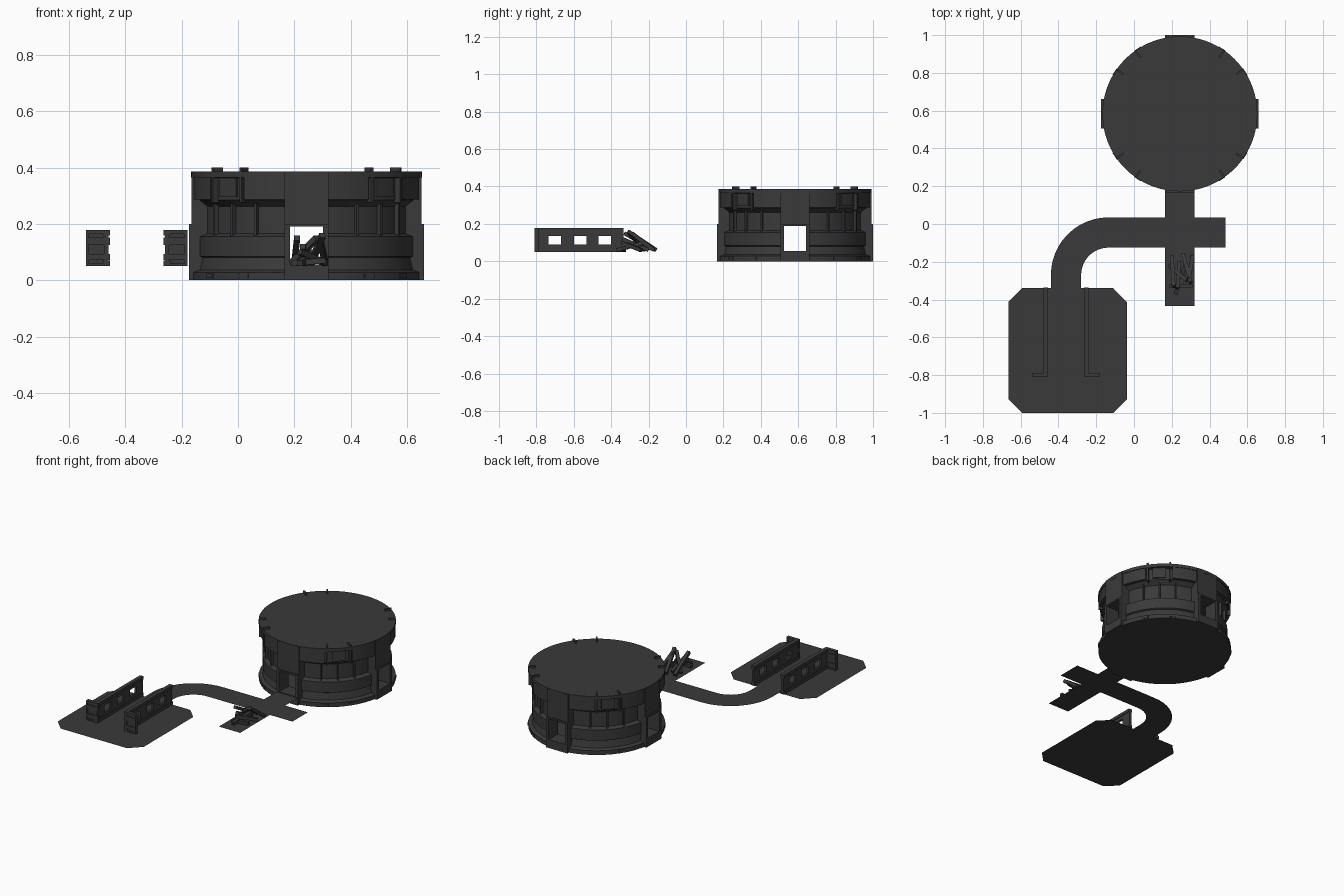
import bpy, bmesh
from math import sin, cos, radians, pi
from mathutils import Vector, Matrix

cube = bpy.data.objects.get("Cube")
if cube:
    bpy.data.objects.remove(cube)

metal = bpy.data.materials.new("dark grey metal")
metal.use_nodes = True
GREY = (0.042, 0.042, 0.042, 1)
metal.diffuse_color = GREY
metal.node_tree.nodes["Principled BSDF"].inputs["Base Color"].default_value = GREY

CENTRE = Matrix.Translation((0.243, 0.583, 0))
FLOOR = 0.05


def finish(bm, name, smooth=False, solid=True):
    if solid:
        bmesh.ops.recalc_face_normals(bm, faces=bm.faces)
    mesh = bpy.data.meshes.new(name)
    bm.to_mesh(mesh)
    bm.free()
    mesh.materials.append(metal)
    ob = bpy.data.objects.new(name, mesh)
    bpy.context.collection.objects.link(ob)
    if smooth:
        bpy.ops.object.select_all(action='DESELECT')
        ob.select_set(True)
        bpy.context.view_layer.objects.active = ob
        bpy.ops.object.shade_smooth_by_angle(angle=radians(15))
    return ob


def box(bm, lo, hi, mat=Matrix()):
    lo, hi = Vector(lo), Vector(hi)
    size = Matrix.Diagonal((*(hi - lo), 1))
    bmesh.ops.create_cube(bm, size=1, matrix=mat @ Matrix.Translation((lo + hi) / 2) @ size)


def arc_solid(bm, profile, start, end, mat, steps):
    """Sweep a closed (radius, height) profile round z and cap its ends."""
    rings = []
    for i in range(steps + 1):
        a = radians(start + (end - start) * i / steps)
        rings.append([bm.verts.new(mat @ Vector((r * cos(a), r * sin(a), z))) for r, z in profile])
    for a, b in zip(rings, rings[1:]):
        for j in range(len(profile)):
            k = (j + 1) % len(profile)
            bm.faces.new((a[j], a[k], b[k], b[j]))
    bm.faces.new(rings[0])
    bm.faces.new(rings[-1])


def block(r0, r1, z0, z1):
    return [(r0, z0), (r1, z0), (r1, z1), (r0, z1)]


def quarters():
    return [CENTRE @ Matrix.Rotation(i * pi / 2, 4, 'Z') for i in range(4)]


# Stepped round wall, in four arcs between the doorways
wall_profile = [(0.33, 0.0), (0.408, 0.0), (0.408, 0.028), (0.386, 0.036), (0.376, 0.08),
                (0.386, 0.085), (0.386, 0.155), (0.36, 0.165), (0.36, 0.262), (0.388, 0.285),
                (0.388, 0.362), (0.405, 0.364), (0.405, 0.385), (0.33, 0.385)]
bm = bmesh.new()
for q in quarters():
    arc_solid(bm, wall_profile, 10.5, 79.5, q, 14)
finish(bm, "round_wall", True)

# Floor and roof discs
for name, z0, z1, rad in (("hall_floor", 0.0, FLOOR, 0.408), ("hall_roof", 0.365, 0.386, 0.41)):
    bm = bmesh.new()
    if name == "hall_floor":
        rad = 0.37
    bmesh.ops.create_cone(bm, cap_ends=True, segments=72, radius1=rad, radius2=rad, depth=z1 - z0,
                          matrix=CENTRE @ Matrix.Translation((0, 0, (z0 + z1) / 2)))
    finish(bm, name, True)

# Raised panels under the roof edge
bm = bmesh.new()
for q in quarters():
    for a0, a1, r, z in ((11, 33, 0.406, 0.287), (57, 79, 0.406, 0.287), (39, 51, 0.398, 0.295)):
        arc_solid(bm, block(0.37, r, z, 0.38), a0, a1, q, 5)
finish(bm, "upper_panels", True)

# Thin vertical ribs in the recessed band, roof fins and foot lugs
ribs, fins, lugs = bmesh.new(), bmesh.new(), bmesh.new()
for q in quarters():
    for a in (29, 45, 61):
        box(ribs, (0.35, -0.005, 0.155), (0.376, 0.005, 0.272), q @ Matrix.Rotation(radians(a), 4, 'Z'))
    for a in (35, 55):
        turn = q @ Matrix.Rotation(radians(a), 4, 'Z')
        box(fins, (0.365, -0.005, 0.275), (0.408, 0.005, 0.4), turn)
    for a in (33, 57):
        turn = q @ Matrix.Rotation(radians(a), 4, 'Z')
        box(lugs, (0.39, -0.02, 0.008), (0.412, 0.02, 0.024), turn)
finish(ribs, "band_ribs")
finish(fins, "roof_fins")
finish(lugs, "foot_lugs")

# Four doorways: sill, two jambs and a tall lintel
bm = bmesh.new()
for q in quarters():
    box(bm, (0.32, -0.078, 0), (0.417, 0.078, 0.055), q)
    box(bm, (0.32, -0.078, 0.19), (0.408, 0.078, 0.383), q)
    box(bm, (0.40, -0.078, 0.19), (0.417, 0.078, 0.2), q)
    for s in (-1, 1):
        y0, y1 = sorted((s * 0.059, s * 0.078))
        box(bm, (0.32, y0, 0.055), (0.417, y1, 0.19), q)
finish(bm, "doorways")

# Flat walkways: curved path, crossing and side arms
bm = bmesh.new()


def sheet(points):
    return bm.faces.new([bm.verts.new((x, y, FLOOR)) for x, y in points])


def rect(x0, y0, x1, y1):
    sheet([(x0, y0), (x1, y0), (x1, y1), (x0, y1)])


BX, BY, IN, OUT = -0.135, -0.27, 0.145, 0.305
STEPS = 12
for i in range(STEPS):
    a, b = (pi - pi / 2 * k / STEPS for k in (i, i + 1))
    sheet([(BX + r * cos(t), BY + r * sin(t)) for r, t in ((IN, a), (OUT, a), (OUT, b), (IN, b))])
rect(BX - OUT, -0.34, BX - IN, BY)
rect(BX, BY + IN, 0.485, BY + OUT)
rect(0.165, BY + OUT, 0.32, 0.175)
rect(0.165, -0.435, 0.32, BY + IN)
for f in bm.faces:
    f.normal_update()
    if f.normal.z < 0:
        f.normal_flip()
finish(bm, "walkways", solid=False)

# Square yard with cut corners
bm = bmesh.new()
X0, X1, Y0, Y1, C = -0.665, -0.038, -1.0, -0.34, 0.072
sheet([(X0 + C, Y0), (X1 - C, Y0), (X1, Y0 + C), (X1, Y1 - C),
       (X1 - C, Y1), (X0 + C, Y1), (X0, Y1 - C), (X0, Y0 + C)])
finish(bm, "yard", solid=False)

# Pair of windowed barrier walls with outward end wings
for side, s in (("left", 1), ("right", -1)):
    bm = bmesh.new()

    def part(x0, y0, z0, x1, y1, z1):
        a, b = sorted((-0.36 + s * x0, -0.36 + s * x1))
        box(bm, (a, y0, z0), (b, y1, z1))

    START, END, TOP = -0.81, -0.335, 0.178
    part(0.095, START, FLOOR, 0.12, END, 0.07)
    part(0.095, START, 0.158, 0.12, END, TOP)
    part(0.1, START, 0.07, 0.115, END, 0.09)
    part(0.1, START, 0.136, 0.115, END, 0.158)
    edges = [START, -0.735, -0.667, -0.6, -0.532, -0.467, -0.4, END]
    for y0, y1 in zip(edges[::2], edges[1::2]):
        part(0.1, y0, 0.09, 0.115, y1, 0.136)
    # End wing: thin web framed by rails
    part(0.1, START + 0.006, FLOOR, 0.178, START + 0.018, TOP)
    for z0, z1 in ((FLOOR, 0.06), (0.072, 0.093), (0.125, 0.152), (0.164, TOP)):
        part(0.095, START, z0, 0.18, START + 0.022, z1)
    part(0.17, START, FLOOR, 0.18, START + 0.022, TOP)
    finish(bm, side + "_barrier")

# Heap of fallen beams, each from a foot point to a head point
beams = [((0.20, -0.17, 0.06), (0.21, -0.33, 0.15)), ((0.19, -0.22, 0.06), (0.28, -0.30, 0.15)),
         ((0.26, -0.16, 0.06), (0.30, -0.31, 0.16)), ((0.31, -0.17, 0.06), (0.29, -0.29, 0.15)),
         ((0.22, -0.37, 0.06), (0.27, -0.22, 0.10)), ((0.19, -0.33, 0.06), (0.31, -0.33, 0.07)),
         ((0.24, -0.20, 0.06), (0.23, -0.34, 0.12)), ((0.31, -0.24, 0.06), (0.22, -0.34, 0.10))]
bm = bmesh.new()
for foot, head in beams:
    foot, head = Vector(foot), Vector(head)
    way = head - foot
    turn = Matrix.Translation(foot) @ way.to_track_quat('Z', 'Y').to_matrix().to_4x4()
    box(bm, (-0.01, -0.01, 0), (0.01, 0.01, way.length), turn)
finish(bm, "fallen_beams")
